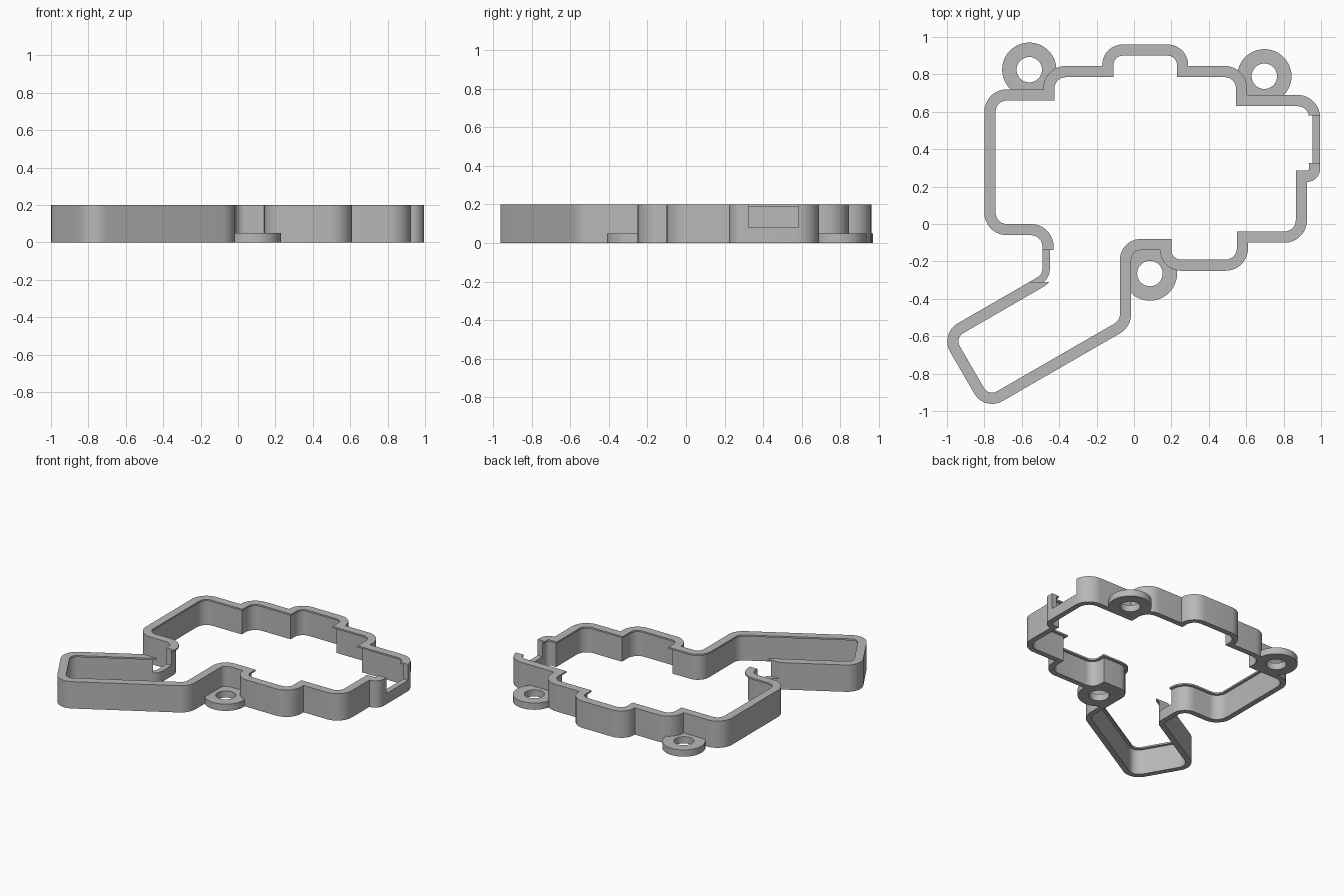
import bpy, bmesh, math
from mathutils import Vector, Matrix

cube = bpy.data.objects.get("Cube")
if cube:
    bpy.data.objects.remove(cube)

HEIGHT, WALL, LIP, LIP_Z = 0.2, 0.04, 0.06, 0.188
STEPS = 9

grey = bpy.data.materials.new("plain grey")
grey.use_nodes = True
grey.diffuse_color = (0.48, 0.48, 0.48, 1)
grey.node_tree.nodes["Principled BSDF"].inputs["Base Color"].default_value = (0.48, 0.48, 0.48, 1)

# Outer outline, counter-clockwise: x, y, corner radius
OUTLINE = [
    (-1.039, -0.587, .11), (-0.799, -1.002, .11), (-0.015, -0.55, .12),
    (-0.015, -0.14, .05), (0.14, -0.14, 0), (0.14, -0.25, .11),
    (0.61, -0.25, .12), (0.61, -0.1, 0), (0.925, -0.1, .12),
    (0.925, 0.225, 0), (0.995, 0.225, .07), (0.995, 0.69, .12),
    (0.605, 0.69, 0), (0.605, 0.845, .12), (0.29, 0.845, 0),
    (0.29, 0.96, .11), (-0.17, 0.96, .11), (-0.17, 0.845, 0),
    (-0.485, 0.845, .12), (-0.485, 0.72, 0), (-0.8, 0.72, .12),
    (-0.8, -0.06, .12), (-0.49, -0.06, .06), (-0.49, -0.27, .05),
]


def outline_ring(offset):
    """Rounded outline moved inwards by offset, as 2D points."""
    ring = []
    for i, (x, y, r) in enumerate(OUTLINE):
        p = Vector((x, y))
        d1 = (p - Vector(OUTLINE[i - 1][:2])).normalized()
        d2 = (Vector(OUTLINE[(i + 1) % len(OUTLINE)][:2]) - p).normalized()
        n1, n2 = Vector((-d1.y, d1.x)), Vector((-d2.y, d2.x))
        p = p + (n1 + n2) * offset / (1 + n1.dot(n2))
        if r == 0:
            ring.append(p)
            continue
        turn = math.atan2(d1.x * d2.y - d1.y * d2.x, d1.dot(d2))
        side = math.copysign(1, turn)
        r -= side * offset
        start = p - d1 * r * math.tan(abs(turn) / 2)
        centre = start + n1 * r * side
        for k in range(STEPS + 1):
            ring.append(centre + Matrix.Rotation(turn * k / STEPS, 2) @ (start - centre))
    return ring


def circle_ring(x, y, radius, count=48):
    return [Vector((x + radius * math.cos(2 * math.pi * k / count),
                    y + radius * math.sin(2 * math.pi * k / count))) for k in range(count)]


def loft(name, rings, closed=True):
    """Join (2D ring, height) pairs; closed makes a tube, otherwise ends are capped."""
    bm = bmesh.new()
    loops = [[bm.verts.new((p.x, p.y, z)) for p in ring] for ring, z in rings]
    n = len(loops[0])
    for j in range(len(loops) if closed else len(loops) - 1):
        a, b = loops[j], loops[(j + 1) % len(loops)]
        for i in range(n):
            k = (i + 1) % n
            bm.faces.new((a[i], a[k], b[k], b[i]))
    if not closed:
        bm.faces.new(loops[0][::-1])
        bm.faces.new(loops[-1])
    bmesh.ops.recalc_face_normals(bm, faces=bm.faces)
    mesh = bpy.data.meshes.new(name)
    bm.to_mesh(mesh)
    bm.free()
    mesh.materials.append(grey)
    obj = bpy.data.objects.new(name, mesh)
    bpy.context.collection.objects.link(obj)
    return obj


def box(name, x0, x1, y0, y1, z0, z1):
    ring = [Vector(c) for c in ((x0, y0), (x1, y0), (x1, y1), (x0, y1))]
    return loft(name, [(ring, z0), (ring, z1)], closed=False)


def activate(obj):
    bpy.ops.object.select_all(action='DESELECT')
    obj.select_set(True)
    bpy.context.view_layer.objects.active = obj


def cut(obj, cutter):
    cutter.hide_render = True
    activate(obj)
    mod = obj.modifiers.new("cut", 'BOOLEAN')
    mod.operation, mod.solver, mod.object = 'DIFFERENCE', 'EXACT', cutter
    bpy.ops.object.modifier_apply(modifier=mod.name)


def smooth(obj):
    activate(obj)
    bpy.ops.object.shade_smooth_by_angle(angle=math.radians(30))


# Wall with a thin lip overhanging inwards along its top
outer, thin, lip = outline_ring(0), outline_ring(WALL), outline_ring(LIP)
wall = loft("perimeter_wall", [(outer, 0), (outer, HEIGHT), (lip, HEIGHT),
                               (lip, LIP_Z), (thin, LIP_Z), (thin, 0)])

# Two openings that leave only a low strip of wall
openings = [box("neck_opening", -0.7, -0.38, -0.31, -0.14, 0.08, 0.3),
            box("side_opening", 0.88, 1.1, 0.325, 0.58, 0.08, 0.3)]
for opening in openings:
    cut(wall, opening)
    bpy.data.objects.remove(opening)
smooth(wall)

# Screw tabs, trimmed where they meet the wall
core = loft("tab_trimmer", [(outer, -0.1), (outer, 0.3)], closed=False)
for name, x, y in (("back_right_tab", -0.56, 0.825),
                   ("back_left_tab", 0.697, 0.79),
                   ("front_tab", 0.085, -0.265)):
    rim, hole = circle_ring(x, y, 0.145), circle_ring(x, y, 0.068)
    tab = loft(name, [(rim, 0), (rim, 0.05), (hole, 0.05), (hole, 0)])
    cut(tab, core)
    smooth(tab)
bpy.data.objects.remove(core)
